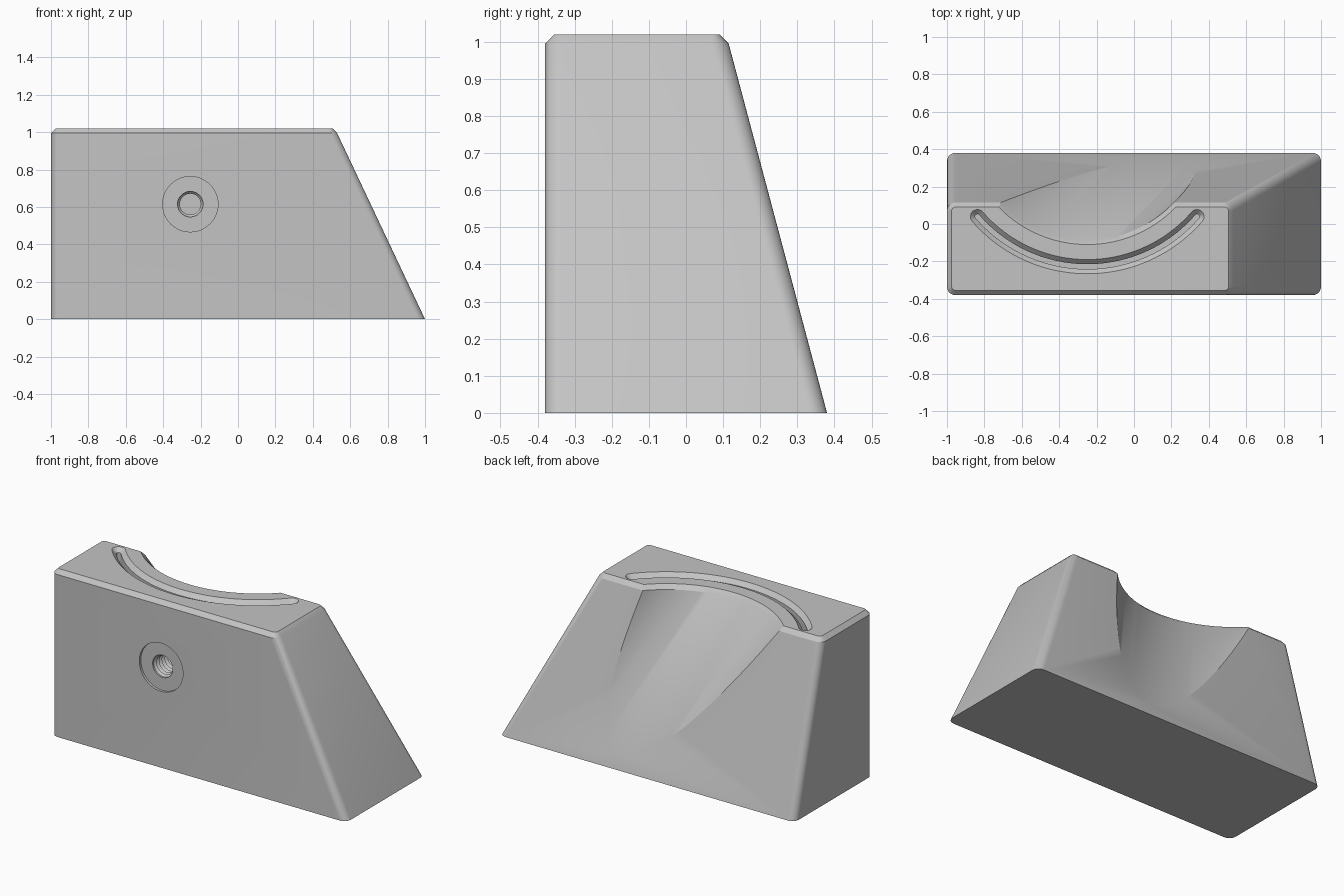
import bpy, bmesh, math

if "Cube" in bpy.data.objects:
    bpy.data.objects.remove(bpy.data.objects["Cube"])

grey = bpy.data.materials.new("plain_grey")
grey.diffuse_color = (0.55, 0.55, 0.55, 1)
grey.use_nodes = True
grey.node_tree.nodes["Principled BSDF"].inputs["Base Color"].default_value = grey.diffuse_color


def loft(name, rings):
    """Skin a stack of equal-length point rings and cap both ends."""
    bm = bmesh.new()
    loops = [[bm.verts.new(p) for p in ring] for ring in rings]
    n = len(rings[0])
    for a, b in zip(loops, loops[1:]):
        for i in range(n):
            j = (i + 1) % n
            bm.faces.new((a[i], a[j], b[j], b[i]))
    bm.faces.new(loops[0][::-1])
    bm.faces.new(loops[-1])
    bmesh.ops.recalc_face_normals(bm, faces=bm.faces)
    me = bpy.data.meshes.new(name)
    bm.to_mesh(me)
    bm.free()
    me.materials.append(grey)
    ob = bpy.data.objects.new(name, me)
    bpy.context.collection.objects.link(ob)
    return ob


def rounded_rect(x0, x1, y0, y1, z, r, seg=8):
    pts = []
    corners = ((x1 - r, y1 - r), (x0 + r, y1 - r), (x0 + r, y0 + r), (x1 - r, y0 + r))
    for k, (cx, cy) in enumerate(corners):
        for s in range(seg + 1):
            a = math.pi / 2 * (k + s / seg)
            pts.append((cx + r * math.cos(a), cy + r * math.sin(a), z))
    return pts


def circle_xy(cx, cy, z, r, n=128):
    return [(cx + r * math.cos(math.tau * i / n), cy + r * math.sin(math.tau * i / n), z)
            for i in range(n)]


def circle_xz(cx, cz, y, r, n=48):
    return [(cx + r * math.cos(math.tau * i / n), y, cz + r * math.sin(math.tau * i / n))
            for i in range(n)]


def arc_slot(cx, cy, radius, half_angle, w, z, seg=48, cap=8):
    """Outline of a curved slot of half width w with round ends."""
    start, end = -math.pi / 2 - half_angle, -math.pi / 2 + half_angle
    pts = []
    for i in range(seg + 1):
        a = start + (end - start) * i / seg
        pts.append((cx + (radius + w) * math.cos(a), cy + (radius + w) * math.sin(a), z))
    for base, turn in ((end, 0), (start, math.pi)):
        ex, ey = cx + radius * math.cos(base), cy + radius * math.sin(base)
        for i in range(1, cap):
            a = base + turn + math.pi * i / cap
            pts.append((ex + w * math.cos(a), ey + w * math.sin(a), z))
        if turn == 0:
            for i in range(seg + 1):
                a = end + (start - end) * i / seg
                pts.append((cx + (radius - w) * math.cos(a), cy + (radius - w) * math.sin(a), z))
    return pts


# Wedge block with rounded upright corners and a bevelled top rim
block = loft("wedge_block", [
    rounded_rect(-1, 1, -0.38, 0.38, 0, 0.045),
    rounded_rect(-1, 0.53, -0.38, 0.115, 0.995, 0.045),
    rounded_rect(-0.975, 0.505, -0.355, 0.09, 1.02, 0.02),
])

# Leaning round scoop in the back, flared at the top rim
CX, CY = -0.25, 0.55
scoop = loft("scoop_cutter", [
    circle_xy(CX + 0.48 * 1.1, CY + 0.49 * 1.1, -0.105, 0.64),
    circle_xy(CX, CY, 0.995, 0.635),
    circle_xy(CX, CY, 1.06, 0.70),
])

# Curved groove in the top, with sloping lips
groove = loft("groove_cutter", [
    arc_slot(CX, CY, 0.778, math.radians(49), w, z)
    for w, z in ((0.013, 0.93), (0.013, 0.995), (0.038, 1.02), (0.058, 1.04))
])

# Shallow round recess and ridged screw hole in the front
HX, HZ = -0.255, 0.615
hole_profile = [(-0.45, 0.148), (-0.365, 0.148), (-0.365, 0.068)]
for k in range(9):
    y = -0.355 + 0.026 * k
    hole_profile += [(y, 0.068), (y + 0.013, 0.056)]
hole = loft("screw_hole_cutter", [circle_xz(HX, HZ, y, r) for y, r in hole_profile])

# Cut everything out of the block
bpy.context.view_layer.objects.active = block
block.select_set(True)
for cutter in (scoop, groove, hole):
    mod = block.modifiers.new(cutter.name, 'BOOLEAN')
    mod.operation = 'DIFFERENCE'
    mod.solver = 'EXACT'
    mod.object = cutter
    bpy.ops.object.modifier_apply(modifier=mod.name)
    bpy.data.objects.remove(cutter, do_unlink=True)

bpy.ops.object.shade_smooth_by_angle(angle=math.radians(25))
